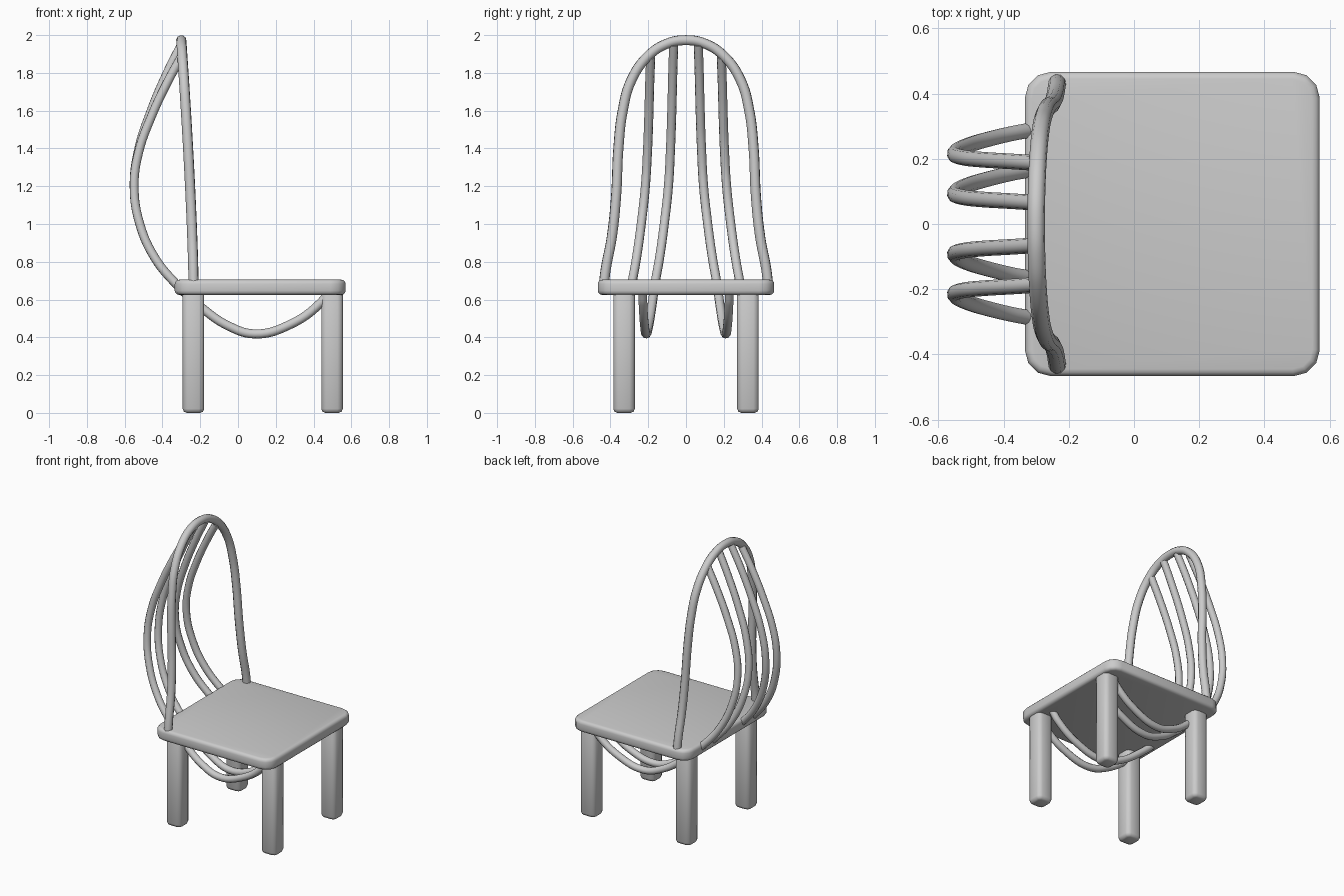
import bpy, bmesh

if "Cube" in bpy.data.objects:
    bpy.data.objects.remove(bpy.data.objects["Cube"])

def finish(ob):
    for o in bpy.context.selected_objects:
        o.select_set(False)
    bpy.context.view_layer.objects.active = ob
    ob.select_set(True)
    bpy.ops.object.shade_smooth_by_angle(angle=0.8)

def box(name, lo, hi, corner, corner_seg, edge, edge_seg):
    """Box with rounded vertical corners, then softened rims."""
    bm = bmesh.new()
    bmesh.ops.create_cube(bm, size=1)
    for v in bm.verts:
        v.co = [lo[i] + (v.co[i] + 0.5) * (hi[i] - lo[i]) for i in range(3)]
    upright = [e for e in bm.edges if abs(e.verts[0].co.z - e.verts[1].co.z) > 0.01]
    bmesh.ops.bevel(bm, geom=upright, offset=corner, segments=corner_seg,
                    profile=0.5, affect='EDGES')
    rims = [e for e in bm.edges if abs(e.verts[0].co.z - e.verts[1].co.z) < 0.001]
    bmesh.ops.bevel(bm, geom=rims, offset=edge, segments=edge_seg,
                    profile=0.5, affect='EDGES')
    me = bpy.data.meshes.new(name)
    bm.to_mesh(me)
    bm.free()
    ob = bpy.data.objects.new(name, me)
    bpy.context.collection.objects.link(ob)
    finish(ob)

def tube(name, pts, radius):
    """Round bar swept along a smooth path."""
    cu = bpy.data.curves.new(name, 'CURVE')
    cu.dimensions = '3D'
    cu.bevel_depth = radius
    cu.bevel_resolution = 3
    cu.resolution_u = 6
    cu.use_fill_caps = True
    sp = cu.splines.new('BEZIER')
    sp.bezier_points.add(len(pts) - 1)
    for bp, p in zip(sp.bezier_points, pts):
        bp.co = p
        bp.handle_left_type = bp.handle_right_type = 'AUTO'
    ob = bpy.data.objects.new(name, cu)
    bpy.context.collection.objects.link(ob)
    for o in bpy.context.selected_objects:
        o.select_set(False)
    bpy.context.view_layer.objects.active = ob
    ob.select_set(True)
    bpy.ops.object.convert(target='MESH')
    finish(bpy.context.object)

# Seat
box("seat", (-0.335, -0.467, 0.625), (0.57, 0.467, 0.705), 0.08, 3, 0.022, 3)

# Legs
for end, x in (("rear", -0.236), ("front", 0.498)):
    for side, y in (("right", -0.328), ("left", 0.328)):
        box(f"{end}_leg_{side}", (x - 0.057, y - 0.057, 0), (x + 0.057, y + 0.057, 0.65),
            0.028, 2, 0.022, 2)

# Back hoop: half profile (y, z), mirrored
half = [(0.437, 0.66), (0.425, 0.76), (0.393, 0.93), (0.37, 1.15), (0.358, 1.4),
        (0.335, 1.6), (0.29, 1.76), (0.2, 1.89), (0.1, 1.955)]
hoop = half + [(0, 1.973)] + [(-y, z) for y, z in reversed(half)]
tube("back_hoop", [(-0.235 - 0.065 * ((z - 0.66) / 1.31) ** 1.4, y, z) for y, z in hoop], 0.027)

# Spindles: bow out behind, then run under the seat to the front (x, y, z)
path = [(-0.30, 0.065, 1.95), (-0.375, 0.07, 1.8), (-0.46, 0.075, 1.6), (-0.525, 0.082, 1.4),
        (-0.55, 0.093, 1.2), (-0.52, 0.115, 1.0), (-0.44, 0.14, 0.82), (-0.335, 0.163, 0.69),
        (-0.19, 0.182, 0.555), (-0.05, 0.198, 0.46), (0.09, 0.21, 0.418),
        (0.27, 0.22, 0.465), (0.44, 0.228, 0.585), (0.48, 0.23, 0.64)]
for side, s in (("right", -1), ("left", 1)):
    for kind, shift, top in (("inner", 0, 1.95), ("outer", 0.122, 1.885)):
        pts = [(x, s * (y + shift), z if z < 1.2 else 1.2 + (z - 1.2) * (top - 1.2) / 0.75)
               for x, y, z in path]
        tube(f"{kind}_spindle_{side}", pts, 0.024)
